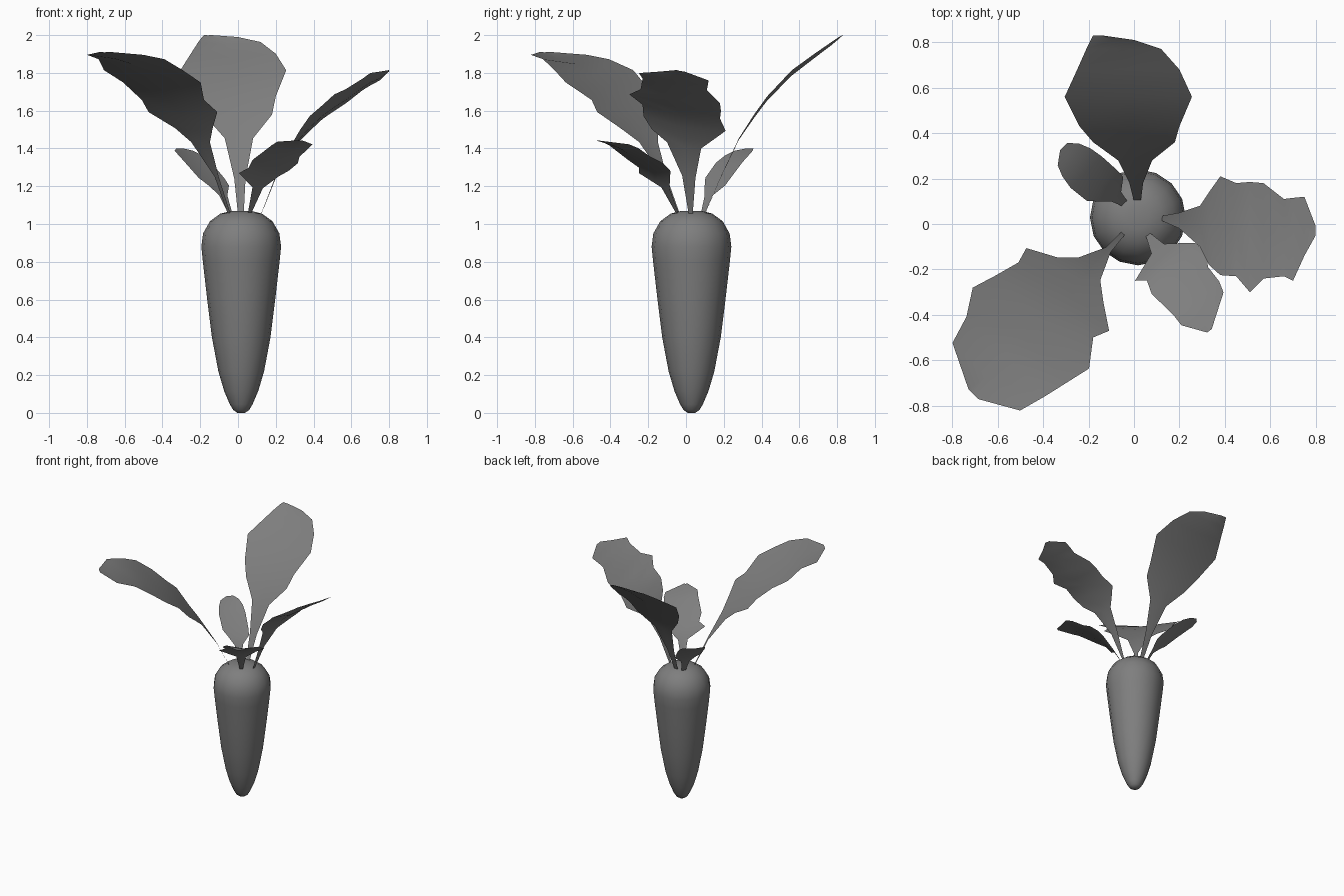
import bpy, math

# Dark grey surface
grey = bpy.data.materials.new("dark_grey")
grey.diffuse_color = (0.21, 0.21, 0.21, 1.0)


def make_object(name, verts, faces, angle):
    mesh = bpy.data.meshes.new(name)
    mesh.from_pydata(verts, [], faces)
    mesh.update()
    mesh.materials.append(grey)
    obj = bpy.data.objects.new(name, mesh)
    bpy.context.collection.objects.link(obj)
    bpy.ops.object.select_all(action='DESELECT')
    obj.select_set(True)
    bpy.context.view_layer.objects.active = obj
    bpy.ops.object.shade_smooth_by_angle(angle=math.radians(angle))
    return obj


def lathe(name, profile, cx, cy, sides=16):
    verts, faces = [], []
    for r, z in profile:
        for i in range(sides):
            a = 2 * math.pi * i / sides
            verts.append((cx + r * math.cos(a), cy + r * math.sin(a), z))
    for k in range(len(profile) - 1):
        for i in range(sides):
            j = (i + 1) % sides
            faces.append((k * sides + i, k * sides + j,
                          (k + 1) * sides + j, (k + 1) * sides + i))
    faces.append(tuple(reversed(range(sides))))
    top = (len(profile) - 1) * sides
    faces.append(tuple(range(top, top + sides)))
    return make_object(name, verts, faces, 70)


def leaf(name, azimuth, rows, roll=0.0, cup=0.05):
    """Rows: distance from the axis, height, left edge, right edge."""
    a = math.radians(azimuth)
    ca, sa = math.cos(a), math.sin(a)
    verts, faces = [], []
    for s, z, left, right in rows:
        mid, lift = (left + right) / 2, cup * (left - right) / 2
        for w, dz in ((left, lift), (mid, -lift), (right, lift)):
            verts.append((s * ca - w * sa, s * sa + w * ca,
                          min(z + roll * w + dz, 2.0)))
    for k in range(len(rows) - 1):
        for c in (0, 1):
            i = 3 * k + c
            faces.append((i, i + 3, i + 4, i + 1))
    return make_object(name, verts, faces, 60)


# Tapered root
lathe("root", [(0.02, 0.0), (0.042, 0.015), (0.06, 0.045), (0.09, 0.115),
               (0.121, 0.22), (0.155, 0.40), (0.18, 0.60), (0.203, 0.80),
               (0.211, 0.88), (0.202, 0.95), (0.165, 1.015), (0.11, 1.055),
               (0.05, 1.07)], 0.017, 0.029)

# Three large leaves
leaf("back_leaf", 90, [
    (0.10, 1.05, 0.00, -0.03), (0.18, 1.24, 0.02, -0.04),
    (0.28, 1.45, 0.07, -0.08), (0.36, 1.57, 0.18, -0.18),
    (0.43, 1.665, 0.24, -0.20), (0.56, 1.80, 0.305, -0.255),
    (0.68, 1.89, 0.25, -0.20), (0.77, 1.955, 0.21, -0.12),
    (0.81, 1.985, 0.19, 0.00), (0.83, 2.00, 0.18, 0.14)])
leaf("front_left_leaf", 225, [
    (0.06, 1.05, 0.005, -0.015), (0.16, 1.25, 0.015, -0.015),
    (0.28, 1.43, 0.07, -0.07), (0.34, 1.50, 0.15, -0.13),
    (0.41, 1.58, 0.255, -0.26), (0.48, 1.645, 0.226, -0.24),
    (0.59, 1.735, 0.31, -0.27), (0.70, 1.80, 0.285, -0.304),
    (0.81, 1.86, 0.26, -0.233), (0.935, 1.885, 0.226, -0.195),
    (1.03, 1.91, 0.06, 0.0)])
leaf("right_leaf", 0, [
    (0.12, 1.05, 0.035, 0.015), (0.20, 1.25, 0.05, -0.02),
    (0.29, 1.41, 0.08, -0.10), (0.33, 1.46, 0.14, -0.18),
    (0.38, 1.52, 0.21, -0.225), (0.45, 1.58, 0.18, -0.23),
    (0.51, 1.62, 0.185, -0.30), (0.57, 1.66, 0.18, -0.24),
    (0.66, 1.72, 0.11, -0.23), (0.70, 1.745, 0.115, -0.25),
    (0.75, 1.775, 0.12, -0.14), (0.80, 1.805, -0.01, -0.05)], roll=-0.18)

# Two small leaves
leaf("small_front_leaf", -52, [
    (0.07, 1.05, 0.03, 0.01), (0.15, 1.19, 0.05, -0.02),
    (0.20, 1.25, 0.12, -0.15), (0.23, 1.28, 0.16, -0.108),
    (0.29, 1.32, 0.175, -0.128), (0.35, 1.355, 0.14, -0.12),
    (0.43, 1.40, 0.14, -0.11), (0.48, 1.42, 0.125, -0.11),
    (0.575, 1.44, -0.015, -0.04)], roll=-0.06, cup=0.08)
leaf("small_back_leaf", 135, [
    (0.09, 1.05, -0.02, -0.05), (0.14, 1.15, 0.00, -0.06),
    (0.18, 1.20, 0.04, -0.113), (0.22, 1.24, 0.075, -0.115),
    (0.31, 1.32, 0.085, -0.11), (0.37, 1.36, 0.075, -0.10),
    (0.42, 1.385, 0.055, -0.08), (0.46, 1.40, 0.00, -0.045)])
